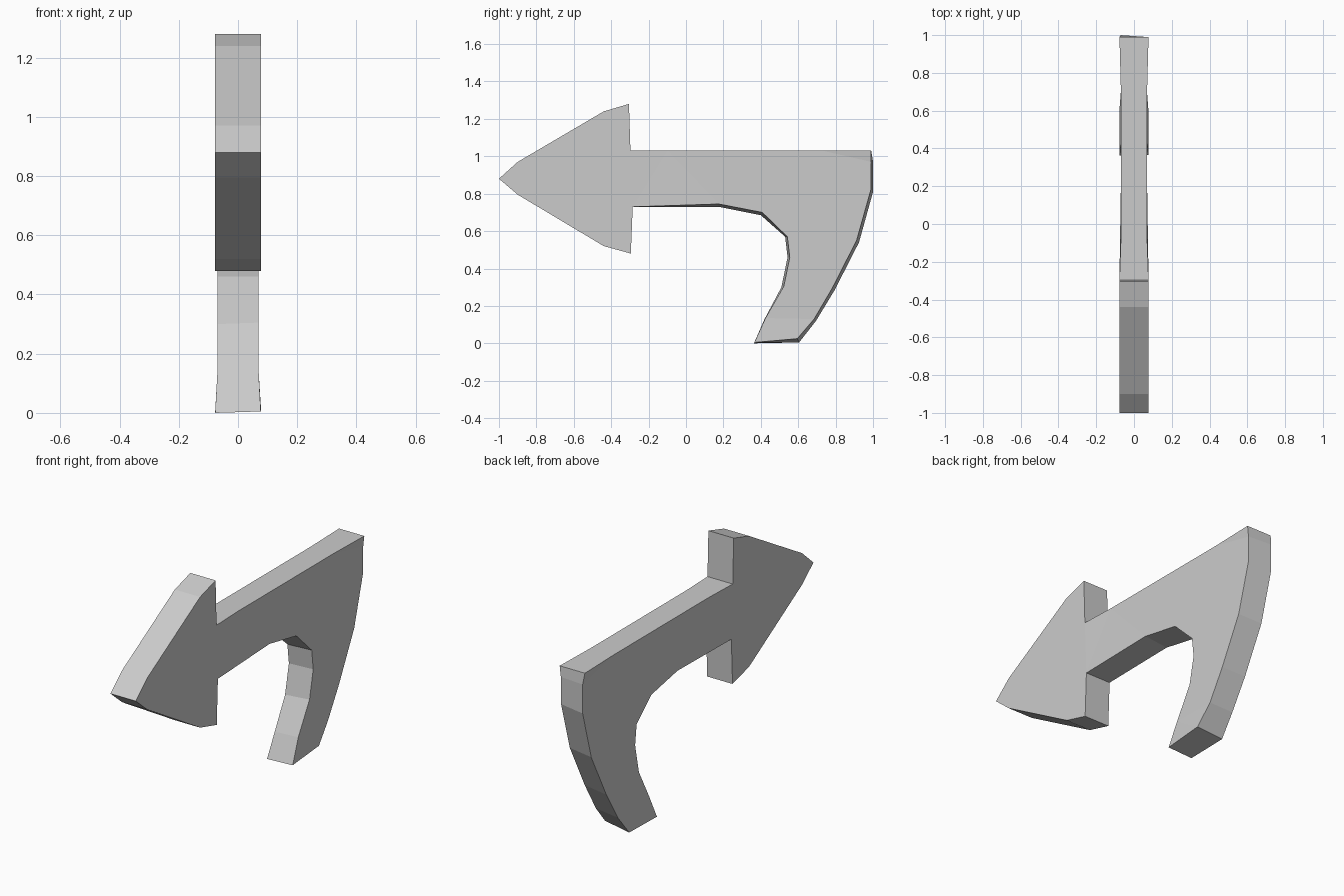
import bpy
import bmesh

if "Cube" in bpy.data.objects:
    bpy.data.objects.remove(bpy.data.objects["Cube"])

WIDE, SLIM = 0.077, 0.07   # half thickness at the ends and along the curve

# Arrowhead outline (y, z), from the lower shaft joint round to the upper one
head = [(-.285, .73), (-.295, .48), (-.44, .52), (-.9, .795), (-1, .88),
        (-.9, .97), (-.44, 1.24), (-.305, 1.28), (-.297, 1.03)]
# Top of the shaft
top = [(-.1, 1.03), (.73, 1.03)]
# Curved tail: y, z and the small inset of its +x side
outer = [(.99, 1.03, 0, 0), (1, .97, -.01, 0), (1, .81, -.012, .01),
         (.925, .54, -.013, .01), (.795, .285, -.013, .01), (.695, .12, -.01, .01)]
foot = [(.605, .005, -.01, .02), (.363, 0, .003, .005)]
inner = [(.42, .13, .005, .005), (.51, .30, .013, .005), (.543, .46, .012, 0),
         (.53, .57, .012, 0), (.40, .685, .008, .015), (.175, .73, 0, .015)]

outline = [(y, z, 0, 0, WIDE) for y, z in head]
outline += [(y, z, 0, 0, SLIM) for y, z in top]
outline += [(*outer[0], WIDE)] + [(*p, SLIM) for p in outer[1:]]
outline += [(*p, WIDE) for p in foot]
outline += [(*p, SLIM) for p in inner]

# Curved arrow plate: two outlines joined by an edge strip
bm = bmesh.new()
left = [bm.verts.new((-h, y, z)) for y, z, dy, dz, h in outline]
right = [bm.verts.new((h, y + dy, z + dz)) for y, z, dy, dz, h in outline]
caps = [bm.faces.new(left), bm.faces.new(right[::-1])]
for i in range(len(outline)):
    j = (i + 1) % len(outline)
    bm.faces.new((left[i], right[i], right[j], left[j]))
bmesh.ops.recalc_face_normals(bm, faces=bm.faces)
bmesh.ops.triangulate(bm, faces=caps)

mesh = bpy.data.meshes.new("curved_arrow")
bm.to_mesh(mesh)
bm.free()
arrow = bpy.data.objects.new("curved_arrow", mesh)
bpy.context.collection.objects.link(arrow)
